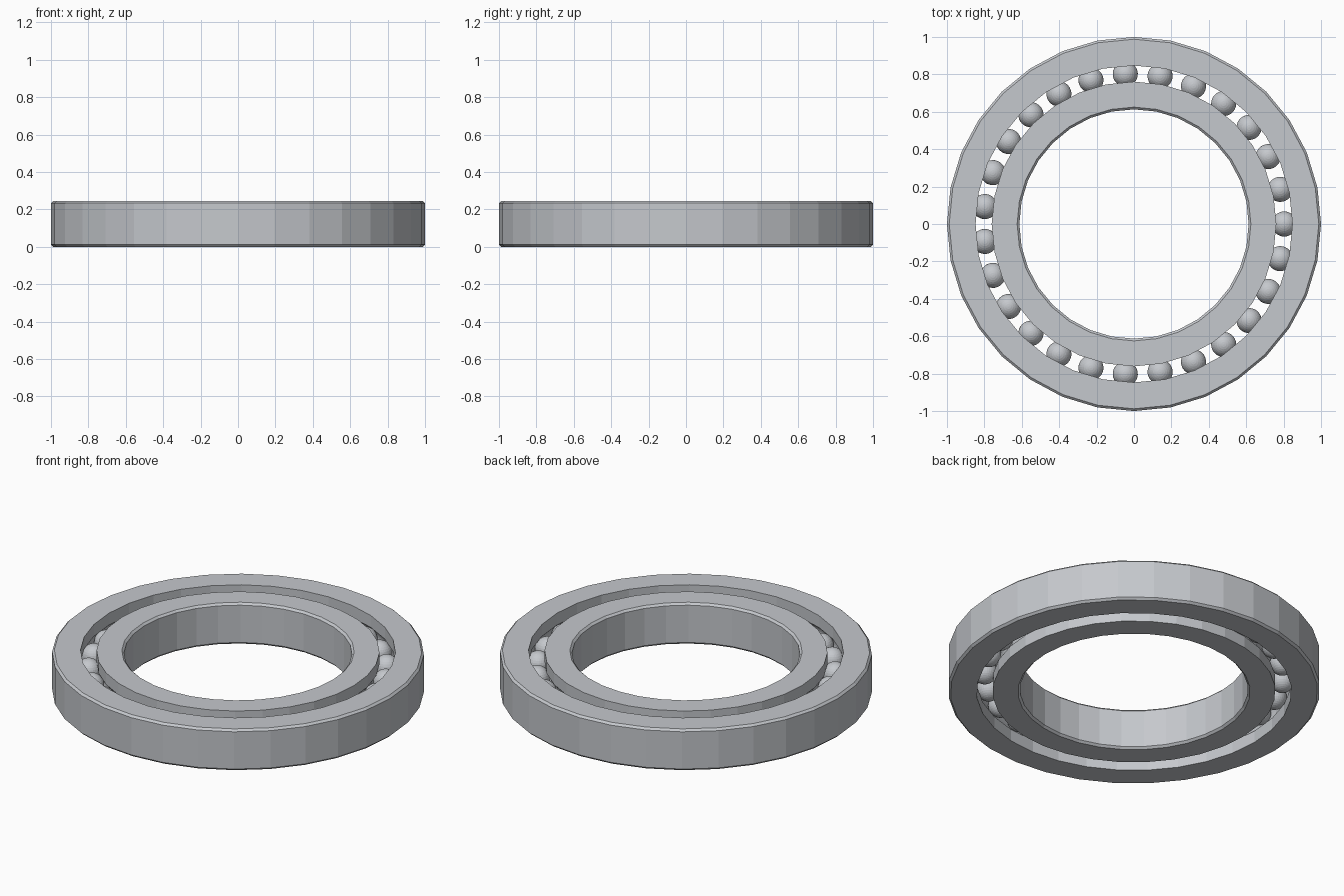
import bpy, bmesh
from math import sin, cos, pi, asin

cube = bpy.data.objects.get("Cube")
if cube:
    bpy.data.objects.remove(cube)

HEIGHT, MID = 0.245, 0.1225
TRACK, BALL_R, BALLS = 0.803, 0.067, 27
SEGMENTS = 32
CHAMFER = 0.012

steel = bpy.data.materials.new("brushed steel")
steel.use_nodes = True
colour = (0.56, 0.58, 0.61, 1)
steel.diffuse_color = colour
steel.node_tree.nodes["Principled BSDF"].inputs["Base Color"].default_value = colour


def finish(bm, name):
    bmesh.ops.recalc_face_normals(bm, faces=bm.faces)
    mesh = bpy.data.meshes.new(name)
    bm.to_mesh(mesh)
    bm.free()
    mesh.materials.append(steel)
    obj = bpy.data.objects.new(name, mesh)
    bpy.context.collection.objects.link(obj)
    return obj


def race(name, plain, grooved):
    """Lathe a closed section: chamfered plain wall, grooved ball-side wall."""
    side = 1 if plain > grooved else -1
    inset = plain - side * CHAMFER
    section = [(grooved, 0), (inset, 0), (plain, CHAMFER),
               (plain, HEIGHT - CHAMFER), (inset, HEIGHT), (grooved, HEIGHT)]
    # circular ball groove, from its upper lip to its lower lip
    r = BALL_R + 0.001
    lip = pi / 2 - asin(abs(grooved - TRACK) / r)
    for i in range(9):
        a = lip * (1 - i / 4)
        section.append((TRACK + side * r * cos(a), MID + r * sin(a)))
    bm = bmesh.new()
    rings = []
    for s in range(SEGMENTS):
        t = 2 * pi * s / SEGMENTS
        rings.append([bm.verts.new((x * cos(t), x * sin(t), z)) for x, z in section])
    n = len(section)
    for s in range(SEGMENTS):
        a, b = rings[s], rings[(s + 1) % SEGMENTS]
        for i in range(n):
            j = (i + 1) % n
            bm.faces.new((a[i], b[i], b[j], a[j]))
    return finish(bm, name)


# Outer and inner races
race("outer_race", 1.0, 0.847)
race("inner_race", 0.613, 0.761)

# Balls share one mesh
bm = bmesh.new()
bmesh.ops.create_uvsphere(bm, u_segments=32, v_segments=16, radius=BALL_R)
ball = finish(bm, "ball_01")
for k in range(BALLS):
    obj = ball
    if k:
        obj = bpy.data.objects.new(f"ball_{k + 1:02d}", ball.data)
        bpy.context.collection.objects.link(obj)
    t = 2 * pi * k / BALLS
    obj.location = (TRACK * cos(t), TRACK * sin(t), MID)
    obj.rotation_euler.z = t
